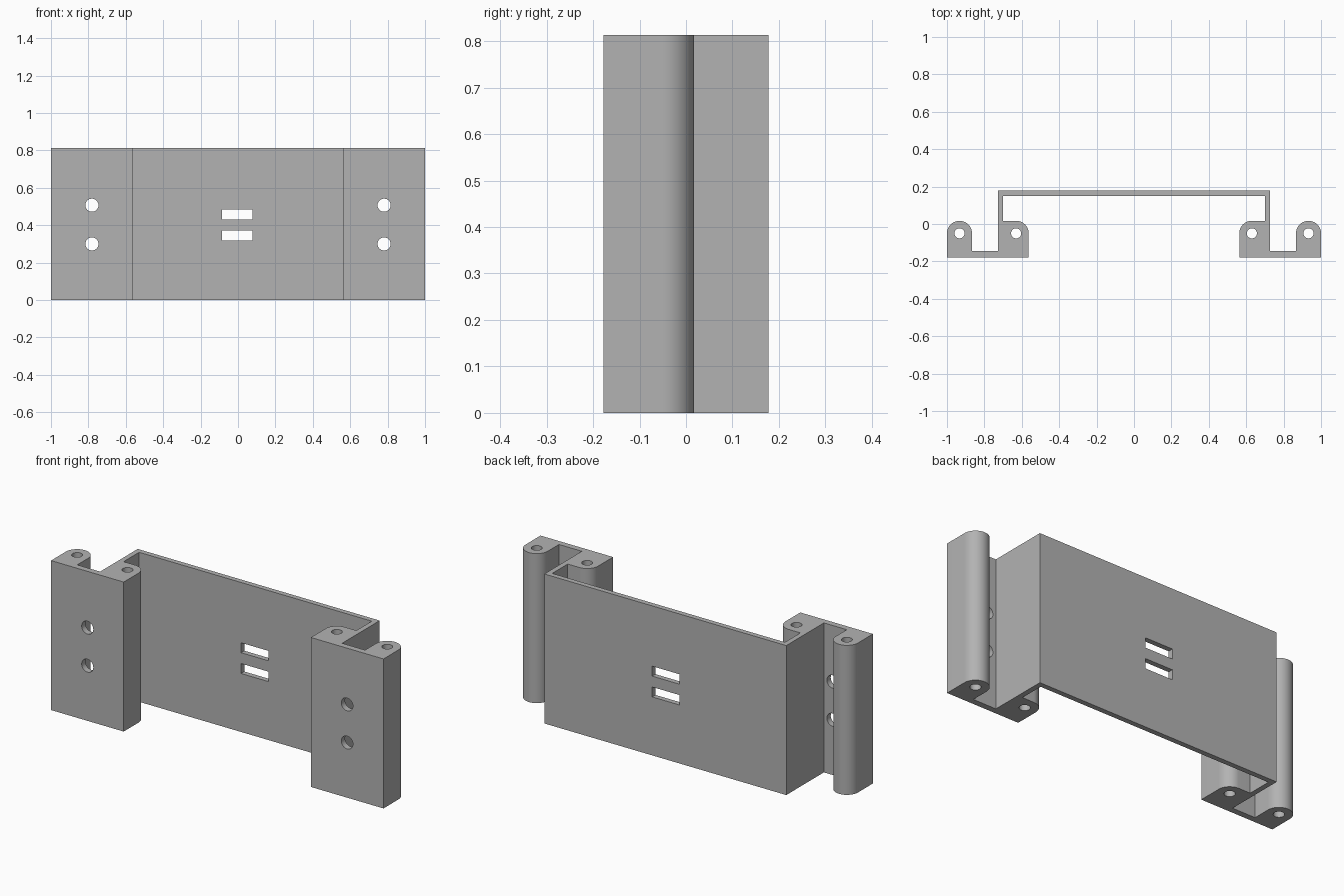
import bpy, bmesh
from math import sin, cos, pi, radians
from mathutils import Matrix

cube = bpy.data.objects.get("Cube")
if cube:
    bpy.data.objects.remove(cube, do_unlink=True)

HEIGHT = 0.813
FRONT, BACK = -0.178, 0.178      # depth limits
PIN_Y, POST_R = -0.05, 0.067     # post centre and rounding
OUTER_X, INNER_X = 0.933, 0.63   # post centres

grey = bpy.data.materials.new("plain grey")
grey.use_nodes = True
colour = (0.45, 0.45, 0.45, 1)
grey.diffuse_color = colour
grey.node_tree.nodes["Principled BSDF"].inputs["Base Color"].default_value = colour


def add_object(name, bm):
    bmesh.ops.recalc_face_normals(bm, faces=bm.faces)
    mesh = bpy.data.meshes.new(name)
    bm.to_mesh(mesh)
    bm.free()
    mesh.materials.append(grey)
    obj = bpy.data.objects.new(name, mesh)
    bpy.context.collection.objects.link(obj)
    return obj


def arc(cx, start, end, steps):
    angles = [start + (end - start) * i / steps for i in range(steps + 1)]
    return [(cx + POST_R * cos(a), PIN_Y + POST_R * sin(a)) for a in angles]


# Bracket outline: left half from back to inside, then mirrored
half = [(0.728, BACK), (0.728, -0.145), (OUTER_X - POST_R, -0.145)]
half += arc(OUTER_X, pi, 0, 32)
half += [(1, FRONT), (INNER_X - POST_R, FRONT)]
half += arc(INNER_X, pi, pi / 2, 16)
half += [(0.70, PIN_Y + POST_R), (0.70, 0.15)]
outline = half + [(-x, y) for x, y in reversed(half)]

bm = bmesh.new()
base = bm.faces.new([bm.verts.new((x, y, 0)) for x, y in outline])
top = bmesh.ops.extrude_face_region(bm, geom=[base])["geom"]
bmesh.ops.translate(bm, vec=(0, 0, HEIGHT),
                    verts=[v for v in top if isinstance(v, bmesh.types.BMVert)])
bracket = add_object("mounting_bracket", bm)

# Cutters: pin bores, screw holes and strap slots
bm = bmesh.new()


def drill(x, y, z, radius, length, turn):
    place = Matrix.Translation((x, y, z)) @ Matrix.Rotation(turn, 4, "X")
    bmesh.ops.create_cone(bm, cap_ends=True, segments=32, radius1=radius,
                          radius2=radius, depth=length, matrix=place)


for side in (-1, 1):
    for x in (INNER_X, OUTER_X):
        drill(side * x, PIN_Y, HEIGHT / 2, 0.027, 1, 0)
    for z in (0.30, 0.507):
        drill(side * 0.781, FRONT, z, 0.035, 0.2, pi / 2)
for z in (0.345, 0.458):
    place = Matrix.Translation((-0.004, BACK, z)) @ Matrix.Diagonal((0.165, 0.2, 0.054, 1))
    bmesh.ops.create_cube(bm, size=1, matrix=place)
cutter = add_object("hole_cutter", bm)
cutter.hide_render = True

# Cut the holes, then drop the cutter
bpy.context.view_layer.objects.active = bracket
bracket.select_set(True)
cut = bracket.modifiers.new("holes", "BOOLEAN")
cut.operation = "DIFFERENCE"
cut.solver = "EXACT"
cut.object = cutter
bpy.ops.object.modifier_apply(modifier=cut.name)
bpy.data.objects.remove(cutter, do_unlink=True)
bpy.ops.object.shade_smooth_by_angle(angle=radians(30))
